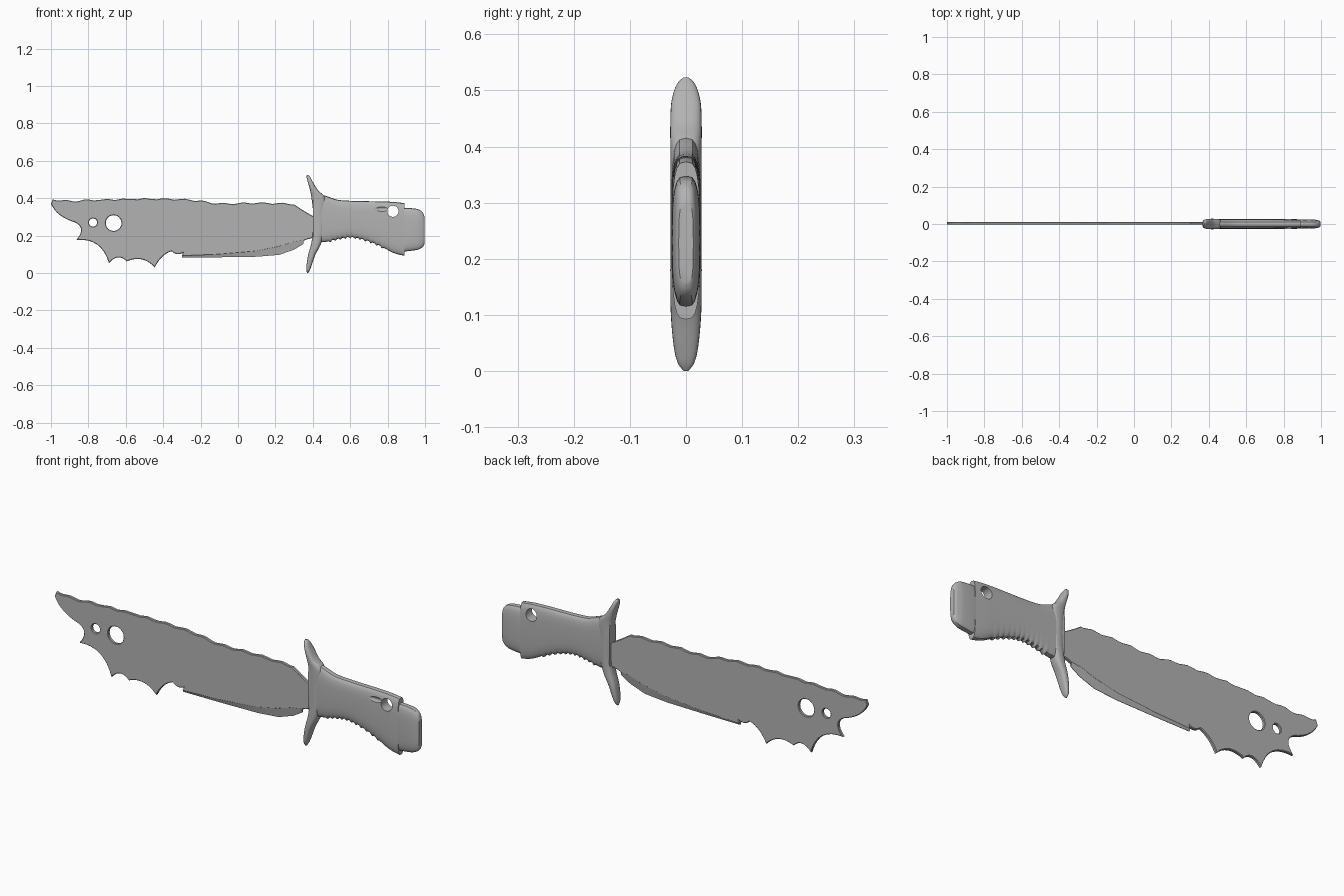
import bpy, bmesh, math
from mathutils import Vector

if "Cube" in bpy.data.objects:
    bpy.data.objects.remove(bpy.data.objects["Cube"])

steel = bpy.data.materials.new("steel grey")
steel.use_nodes = True
grey = (0.45, 0.45, 0.45, 1)
steel.diffuse_color = grey
steel.node_tree.nodes["Principled BSDF"].inputs["Base Color"].default_value = grey


def make_active(obj):
    bpy.ops.object.select_all(action="DESELECT")
    obj.select_set(True)
    bpy.context.view_layer.objects.active = obj


def finish(obj, angle=35):
    obj.data.materials.clear()
    obj.data.materials.append(steel)
    make_active(obj)
    bpy.ops.object.shade_smooth_by_angle(angle=math.radians(angle))
    return obj


def smooth_path(points, steps):
    """Catmull-Rom interpolation through points of any dimension."""
    pts = [Vector(p) for p in points]
    pts = [pts[0]] + pts + [pts[-1]]
    out = []
    for a, b, c, d in zip(pts, pts[1:], pts[2:], pts[3:]):
        for i in range(steps):
            t = i / steps
            out.append((2 * b + (c - a) * t + (2 * a - 5 * b + 4 * c - d) * t * t
                        + (3 * b - a - 3 * c + d) * t ** 3) / 2)
    return out + [pts[-1]]


def loft(name, stations, place, power=0.7, sides=24):
    """Skin rounded sections; a station is (along, low, high, half thickness)."""
    bm = bmesh.new()
    rings = []
    for s, low, high, half in stations:
        ring = []
        for i in range(sides):
            a = math.tau * i / sides
            c, d = math.cos(a), math.sin(a)
            u = (low + high) / 2 + (high - low) / 2 * math.copysign(abs(c) ** power, c)
            y = half * math.copysign(abs(d) ** power, d)
            ring.append(bm.verts.new(place(s, u, y)))
        rings.append(ring)
    for r, q in zip(rings, rings[1:]):
        for i in range(sides):
            j = (i + 1) % sides
            bm.faces.new((r[i], r[j], q[j], q[i]))
    bm.faces.new(rings[0])
    bm.faces.new(rings[-1])
    bmesh.ops.recalc_face_normals(bm, faces=bm.faces)
    mesh = bpy.data.meshes.new(name)
    bm.to_mesh(mesh)
    bm.free()
    obj = bpy.data.objects.new(name, mesh)
    bpy.context.collection.objects.link(obj)
    return obj


def along_x(s, u, y):
    return (s, y, u)


def along_z(s, u, y):
    return (u, y, s)


def circle(x, z, r, n=24):
    return [(x + r * math.cos(math.tau * i / n), z + r * math.sin(math.tau * i / n))
            for i in range(n)]


# Blade outline: wavy spine, shoulder, grind line, then hooked scallops to the tip
spine = smooth_path([(-.99, .395), (-.9, .385), (-.8, .39), (-.5, .397), (-.26, .392),
                     (-.1, .372), (.1, .375), (.3, .37)], 8)
outline = [(p.x, p.y + .004 * math.sin(p.x * 60)) for p in spine]
outline += [(.34, .34), (.39, .31), (.41, .3), (.41, .19), (.37, .18)]
grind = [(.35, .172), (.3, .165), (.22, .14), (.1, .115), (-.1, .098), (-.3, .09)]
outline += grind
outline += [(-.295, .108)]
scallops = [(-.33, .09, -.355, .117), (-.41, .1, -.445, .03), (-.51, .1, -.595, .062),
            (-.64, .11, -.69, .053), (-.73, .19, -.865, .176), (-.81, .24, -.87, .27),
            (-.97, .3, -1, .37)]
for cx, cz, px, pz in scallops:
    start, ctrl, end = Vector(outline[-1]), Vector((cx, cz)), Vector((px, pz))
    for i in range(1, 9):
        t = i / 8
        p = start * (1 - t) ** 2 + ctrl * 2 * t * (1 - t) + end * t * t
        outline.append((p.x, p.y))

# Blade plate with two round holes
curve = bpy.data.curves.new("blade", "CURVE")
curve.dimensions = "2D"
curve.fill_mode = "BOTH"
curve.extrude = .005
curve.bevel_depth = .003
curve.offset = -.003
curve.bevel_resolution = 0
for loop in (outline, circle(-.665, .267, .042), circle(-.775, .27, .022)):
    spline = curve.splines.new("POLY")
    spline.points.add(len(loop) - 1)
    for point, (x, z) in zip(spline.points, loop):
        point.co = (x, z, 0, 1)
    spline.use_cyclic_u = True
blade = bpy.data.objects.new("blade", curve)
bpy.context.collection.objects.link(blade)
blade.rotation_euler.x = math.pi / 2
blade.location.y = .004
make_active(blade)
bpy.ops.object.convert(target="MESH")
finish(bpy.context.object, 25)

# Ground cutting edge: wedge tapering from the plate to a thin lower edge
bm = bmesh.new()
edge_z = [.155, .125, .097, .087, .084, .083]
rows = []
for (x, top), low in zip(grind, edge_z):
    rows.append([bm.verts.new(v) for v in
                 ((x, -.004, top + .006), (x, .003, low), (x, .005, low), (x, .012, top + .006))])
for r, q in zip(rows, rows[1:]):
    for i in range(4):
        j = (i + 1) % 4
        bm.faces.new((r[i], r[j], q[j], q[i]))
bm.faces.new(rows[0])
bm.faces.new(rows[-1])
bmesh.ops.recalc_face_normals(bm, faces=bm.faces)
mesh = bpy.data.meshes.new("cutting_edge")
bm.to_mesh(mesh)
bm.free()
edge = bpy.data.objects.new("cutting_edge", mesh)
bpy.context.collection.objects.link(edge)
finish(edge, 20)

# Curved cross guard
guard = loft("guard", smooth_path([
    (0, .369, .375, .004), (.015, .366, .384, .015), (.045, .367, .395, .022),
    (.1, .376, .415, .027), (.16, .392, .445, .028), (.24, .401, .46, .028),
    (.33, .401, .46, .028), (.4, .393, .468, .028), (.44, .386, .43, .028),
    (.48, .375, .404, .026), (.51, .367, .388, .017), (.523, .368, .377, .005)], 4), along_z)
finish(guard)

# Grip with fine sawtooth ridges under the fingers
stations = smooth_path([
    (.4, .17, .42, .026), (.46, .165, .415, .026), (.53, .182, .392, .026),
    (.6, .192, .386, .026), (.67, .18, .384, .026), (.75, .15, .383, .026),
    (.83, .108, .38, .026), (.89, .092, .373, .025)], 8)
for i, s in enumerate(stations):
    if .48 < s[0] < .8 and i % 3 == 0:
        s[1] -= .008
grip = loft("grip", stations, along_x, .6)

# Lanyard hole through the grip and a shallow slot beside it
cutters = []
bpy.ops.mesh.primitive_cylinder_add(vertices=24, radius=.03, depth=.2,
                                    location=(.828, 0, .33), rotation=(math.pi / 2, 0, 0))
cutters.append(bpy.context.object)
bpy.ops.mesh.primitive_uv_sphere_add(segments=16, ring_count=8, radius=1,
                                     location=(.77, -.029, .342))
bpy.context.object.scale = (.04, .012, .014)
cutters.append(bpy.context.object)
for cutter in cutters:
    cutter.hide_render = True
    mod = grip.modifiers.new("cut", "BOOLEAN")
    mod.operation = "DIFFERENCE"
    mod.solver = "EXACT"
    mod.object = cutter
    make_active(grip)
    bpy.ops.object.modifier_apply(modifier=mod.name)
    bpy.data.objects.remove(cutter)
finish(grip)

# Pommel with a flat end cap
pommel = loft("pommel", smooth_path([
    (.872, .115, .34, .018), (.89, .115, .348, .024), (.95, .122, .344, .025),
    (.975, .13, .335, .022), (.99, .142, .32, .018), (.997, .155, .3, .013)], 4), along_x, .6)
finish(pommel)
